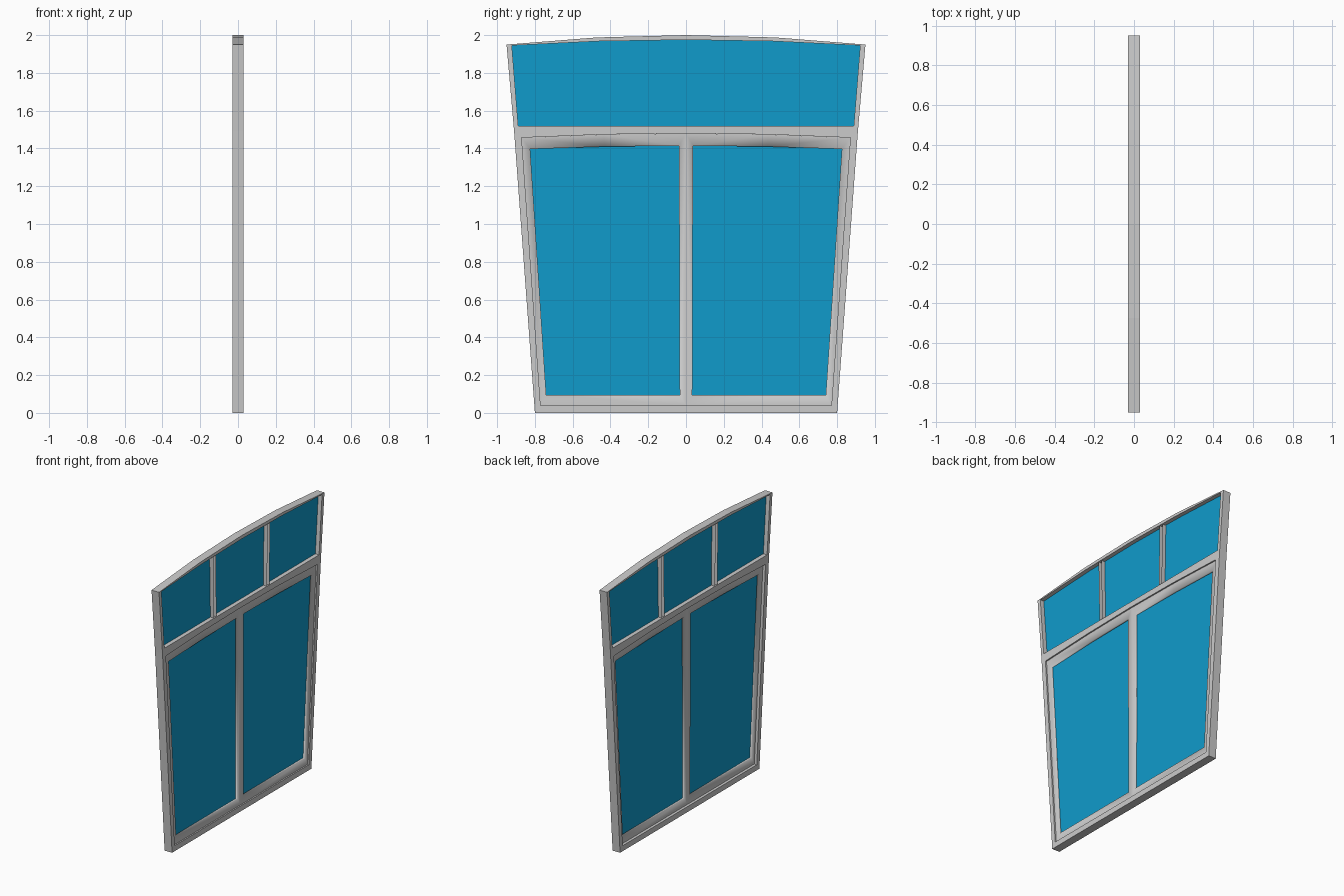
import bpy, bmesh

if "Cube" in bpy.data.objects:
    bpy.data.objects.remove(bpy.data.objects["Cube"])


def make(name, bm, mirror=False, smooth=False, mat=None):
    bmesh.ops.recalc_face_normals(bm, faces=bm.faces)
    me = bpy.data.meshes.new(name)
    bm.to_mesh(me)
    bm.free()
    ob = bpy.data.objects.new(name, me)
    bpy.context.collection.objects.link(ob)
    if mirror:
        m = ob.modifiers.new("mirror", 'MIRROR')
        m.use_axis = (False, True, False)
        m.merge_threshold = 0.0005
    if smooth:
        for p in me.polygons:
            p.use_smooth = True
    if mat:
        me.materials.append(mat)
    return ob


def loop(yb, zb, yt, zt, zm):
    """Tapered outline with a four-segment arched head."""
    mid = zm - (zm - zt) * 0.25
    return [(-yb, zb), (yb, zb), (yt, zt), (yt / 2, mid), (0, zm), (-yt / 2, mid), (-yt, zt)]


def ring(outer, inner, x0, x1, outer_walls=True):
    """Flat frame between two outlines, extruded from x0 to x1."""
    bm = bmesh.new()
    of, ob, nf, nb = [[bm.verts.new((x, y, z)) for y, z in pts]
                      for pts, x in ((outer, x1), (outer, x0), (inner, x1), (inner, x0))]
    n = len(outer)
    for i in range(n):
        j = (i + 1) % n
        bm.faces.new((of[i], of[j], nf[j], nf[i]))
        bm.faces.new((ob[j], ob[i], nb[i], nb[j]))
        bm.faces.new((nf[i], nf[j], nb[j], nb[i]))
        if outer_walls:
            bm.faces.new((of[j], of[i], ob[i], ob[j]))
    return bm


def pane(pts, x):
    bm = bmesh.new()
    bm.faces.new([bm.verts.new((x, y, z)) for y, z in pts])
    return bm


glass = bpy.data.materials.new("glass_blue")
glass.diffuse_color = (0.005, 0.33, 0.6, 1)
glass.use_nodes = True
glass.node_tree.nodes["Principled BSDF"].inputs["Base Color"].default_value = glass.diffuse_color
T = 0.03

# Main lower frame with arched opening
make("lower_frame", ring(loop(0.80, 0, 0.91, 1.49, 1.49),
                         loop(0.77, 0.04, 0.87, 1.457, 1.48), -T, T))

# Arched transom frame and its glass
light = loop(0.888, 1.52, 0.922, 1.945, 1.975)
make("transom_frame", ring(loop(0.91, 1.49, 0.95, 1.95, 2.0), light, -T, T))
make("transom_glass", pane(light, 0), mat=glass)

# Pair of sashes meeting at the centre post, set back in the frame
s_out = [(0, 0.04), (0.77, 0.04), (0.87, 1.457), (0.435, 1.474), (0, 1.48)]
s_in = [(0.033, 0.095), (0.74, 0.095), (0.825, 1.397), (0.43, 1.41), (0.037, 1.414)]
make("sashes", ring(s_out, s_in, -0.01, 0.02, outer_walls=False), mirror=True, smooth=True)
make("sash_glass", pane(s_in, 0.005), mirror=True, mat=glass)

# Thin open-fronted glazing bars dividing the transom
bm = bmesh.new()
for yb, yt in ((0.29, 0.298), (0.317, 0.326)):
    bm.faces.new([bm.verts.new(c) for c in ((-T, yb, 1.52), (T, yb, 1.52),
                                            (T, yt, 1.968), (-T, yt, 1.968))])
make("glazing_bars", bm, mirror=True)
